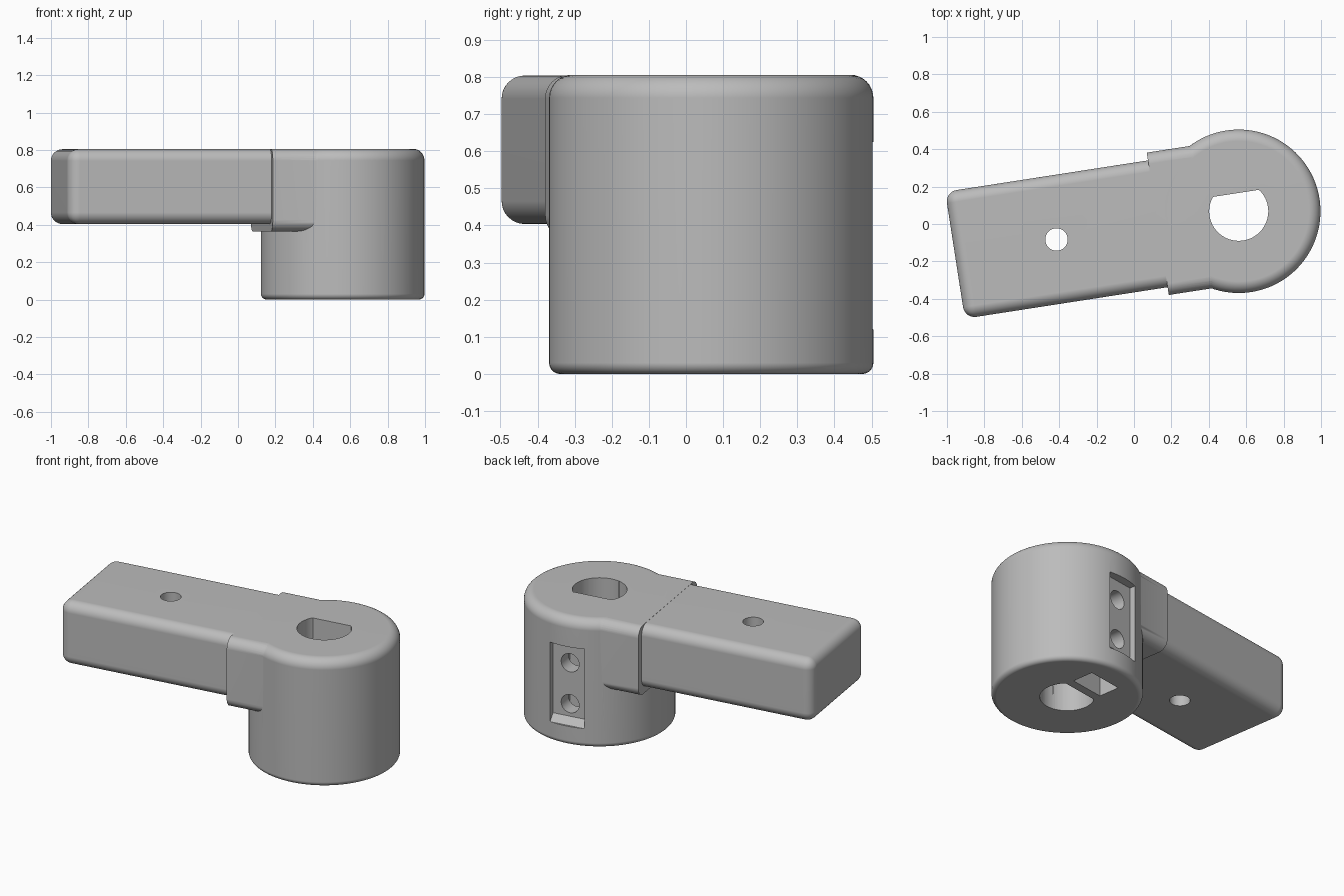
import bpy, bmesh, math
from mathutils import Matrix, Vector

cube = bpy.data.objects.get("Cube")
if cube:
    bpy.data.objects.remove(cube, do_unlink=True)

# Local frame: hub axis at the origin, arm running along -x, then turned into place
PLACE = Matrix.Translation((0.56, 0.068, 0)) @ Matrix.Rotation(math.radians(8.8), 4, 'Z')
HUB_R = 0.437
TOP = 0.806
FILLET = 0.062

grey = bpy.data.materials.new("plain grey")
grey.use_nodes = True
grey.diffuse_color = (0.5, 0.5, 0.5, 1)
grey.node_tree.nodes["Principled BSDF"].inputs["Base Color"].default_value = (0.5, 0.5, 0.5, 1)


def finish(bm, name):
    bmesh.ops.recalc_face_normals(bm, faces=bm.faces)
    bm.transform(PLACE)
    mesh = bpy.data.meshes.new(name)
    bm.to_mesh(mesh)
    bm.free()
    mesh.materials.append(grey)
    obj = bpy.data.objects.new(name, mesh)
    bpy.context.collection.objects.link(obj)
    return obj


def prism(name, points, direction):
    """Extrude a closed outline along a vector."""
    bm = bmesh.new()
    face = bm.faces.new([bm.verts.new(p) for p in points])
    out = bmesh.ops.extrude_face_region(bm, geom=[face])
    moved = [g for g in out["geom"] if isinstance(g, bmesh.types.BMVert)]
    bmesh.ops.translate(bm, verts=moved, vec=Vector(direction))
    return finish(bm, name)


def rounded_box(name, lo, hi, radius, pick):
    """Box whose edges chosen by pick(edge) are rounded."""
    lo, hi = Vector(lo), Vector(hi)
    bm = bmesh.new()
    bmesh.ops.create_cube(bm, size=1)
    for v in bm.verts:
        v.co = [(a + b) / 2 + c * (b - a) for a, b, c in zip(lo, hi, v.co)]
    edges = [e for e in bm.edges if pick(e)]
    if edges:
        bmesh.ops.bevel(bm, geom=edges, offset=radius, segments=8, profile=0.5, affect='EDGES')
    return finish(bm, name)


def circle(r, n=48):
    return [(r * math.cos(math.tau * i / n), r * math.sin(math.tau * i / n)) for i in range(n)]


def combine(target, other, operation):
    mod = target.modifiers.new(operation, 'BOOLEAN')
    mod.operation = operation
    mod.solver = 'EXACT'
    mod.object = other
    bpy.context.view_layer.objects.active = target
    bpy.ops.object.modifier_apply(modifier=mod.name)
    bpy.data.objects.remove(other, do_unlink=True)


# Hub: revolved profile with rounded rims
def rim(radius, z, start, steps=8):
    return [((HUB_R - radius) + radius * math.cos(start + i * math.pi / 2 / steps),
             z + radius * math.sin(start + i * math.pi / 2 / steps)) for i in range(steps + 1)]


low = 0.03
profile = [(0, 0)] + rim(low, low, -math.pi / 2) + rim(FILLET, TOP - FILLET, 0) + [(0, TOP)]
bm = bmesh.new()
verts = [bm.verts.new((r, 0, z)) for r, z in profile]
edges = [bm.edges.new(pair) for pair in zip(verts, verts[1:])]
bmesh.ops.spin(bm, geom=verts + edges, cent=(0, 0, 0), axis=(0, 0, 1), angle=math.tau, steps=96)
bmesh.ops.remove_doubles(bm, verts=bm.verts, dist=0.0001)
hub = finish(bm, "hub_with_arm")


# Collar: rounded along its length only
def lengthwise(e):
    d = e.verts[0].co - e.verts[1].co
    return abs(d.x) > 0.01


collar = rounded_box("collar", (-0.438, -0.385, 0.365), (-0.15, 0.385, TOP - 0.001), FILLET, lengthwise)
combine(hub, collar, 'UNION')

# Arm: rounded on every edge, inner end buried in the hub
arm = rounded_box("arm", (-1.535, -0.343, 0.404), (-0.25, 0.343, TOP - 0.002), FILLET, lambda e: True)
combine(hub, arm, 'UNION')

# D-shaped shaft bore with its flat toward the back
FLAT = 0.097
bore = prism("shaft_bore", [(x, min(y, FLAT), -0.1) for x, y in circle(0.158, 64)], (0, 0, 1.1))
combine(hub, bore, 'DIFFERENCE')

# Round hole through the arm
arm_hole = prism("arm_hole", [(x - 0.986, y, 0.2) for x, y in circle(0.06)], (0, 0, 0.8))
combine(hub, arm_hole, 'DIFFERENCE')

# Recess on the back of the hub, with a sloping sill
recess = [(0.385, 0.16), (0.425, 0.12), (0.55, 0.12), (0.55, 0.625), (0.385, 0.625)]
combine(hub, prism("screw_recess", [(-0.11, y, z) for y, z in recess], (0.22, 0, 0)), 'DIFFERENCE')

# Nut pocket open at the underside
pocket = rounded_box("nut_pocket", (-0.115, 0.15, -0.1), (0.115, 0.29, 0.6), 0, lambda e: False)
combine(hub, pocket, 'DIFFERENCE')

# Two screw holes from the recess into the bore
for z in (0.24, 0.50):
    screw = prism("screw_hole", [(x, 0.05, z + h) for x, h in circle(0.058, 32)], (0, 0.45, 0))
    combine(hub, screw, 'DIFFERENCE')

# Smooth shading with crisp edges
bpy.ops.object.select_all(action='DESELECT')
hub.select_set(True)
bpy.context.view_layer.objects.active = hub
bpy.ops.object.shade_smooth_by_angle(angle=math.radians(30))
weighted = hub.modifiers.new("even shading", 'WEIGHTED_NORMAL')
weighted.keep_sharp = True
